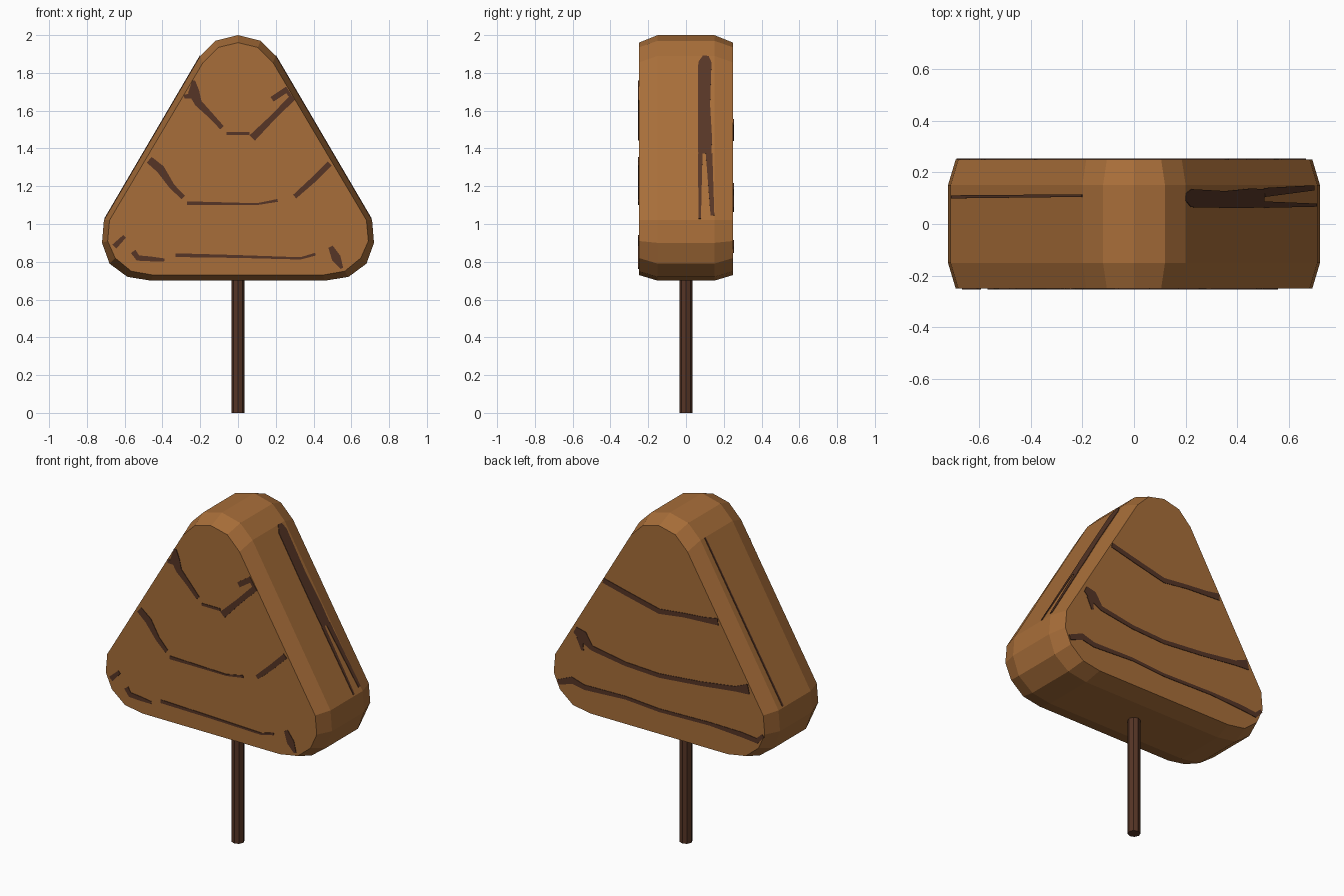
import bpy, bmesh
from mathutils import Vector


def material(name, rgb):
    m = bpy.data.materials.new(name)
    m.diffuse_color = (*rgb, 1)
    return m


CARAMEL = material("caramel brown", (0.39, 0.155, 0.041))
DARK = material("dark brown", (0.093, 0.036, 0.019))


def finish(name, bm, mat):
    bmesh.ops.recalc_face_normals(bm, faces=bm.faces[:])
    me = bpy.data.meshes.new(name)
    bm.to_mesh(me)
    bm.free()
    me.materials.append(mat)
    ob = bpy.data.objects.new(name, me)
    bpy.context.collection.objects.link(ob)
    return ob


# Rounded triangle crown: mirrored half profiles, lofted through four rings
outer = [(0, 2.0), (.12, 1.97), (.2, 1.89), (.71, 1.02), (.72, .90),
         (.68, .79), (.585, .72), (.46, .70)]
inner = [(0, 1.96), (.105, 1.935), (.185, 1.855), (.68, 1.02), (.69, .91),
         (.65, .82), (.565, .75), (.45, .73)]


def full(half):
    return half + [(-x, z) for x, z in reversed(half[1:])]


bm = bmesh.new()
rings = [[bm.verts.new((x, y, z)) for x, z in full(prof)]
         for y, prof in ((-.25, inner), (-.15, outer), (.15, outer), (.25, inner))]
n = len(rings[0])
for a, b in zip(rings, rings[1:]):
    for i in range(n):
        j = (i + 1) % n
        bm.faces.new((a[i], a[j], b[j], b[i]))
bm.faces.new(rings[0])
bm.faces.new(rings[-1])
finish("crown", bm, CARAMEL)

# Trunk
bpy.ops.mesh.primitive_cylinder_add(vertices=8, radius=.035, depth=.74,
                                    location=(0, 0, .37))
bpy.context.object.name = "trunk"
bpy.context.object.data.materials.append(DARK)


# Painted strokes: each is a ribbon of (u, v, width) laid on a flat face
def strokes(name, ribbons, origin, u_axis, v_axis, normal):
    o, ua, va, no = map(Vector, (origin, u_axis, v_axis, normal))
    bm = bmesh.new()
    for pts in ribbons:
        top, low = [], []
        for i, (u, v, w) in enumerate(pts):
            p, q = pts[max(i - 1, 0)], pts[min(i + 1, len(pts) - 1)]
            d = Vector((q[0] - p[0], q[1] - p[1])).normalized()
            for side, k in ((top, w / 2), (low, -w / 2)):
                pos = o + ua * (u - d.y * k) + va * (v + d.x * k)
                side.append([bm.verts.new(pos + no * h) for h in (.003, -.003)])
        for i in range(len(pts) - 1):
            a, b, c, d = top[i], top[i + 1], low[i + 1], low[i]
            for s in ((a[0], b[0], c[0], d[0]), (a[1], b[1], c[1], d[1]),
                      (a[0], b[0], b[1], a[1]), (c[0], d[0], d[1], c[1])):
                bm.faces.new(s)
        for e in (0, -1):
            bm.faces.new((top[e][0], top[e][1], low[e][1], low[e][0]))
    return finish(name, bm, DARK)


front = [
    [(-.235, 1.76, .015), (-.235, 1.70, .06), (-.21, 1.64, .04), (-.15, 1.58, .03),
     (-.085, 1.51, .025)],
    [(-.285, 1.675, .02), (-.22, 1.68, .03)],
    [(-.06, 1.48, .015), (.06, 1.48, .015)],
    [(.075, 1.455, .04), (.18, 1.56, .03), (.285, 1.665, .035), (.255, 1.71, .035),
     (.18, 1.66, .03)],
    [(-.47, 1.34, .04), (-.41, 1.29, .045), (-.35, 1.20, .03), (-.29, 1.14, .025)],
    [(-.27, 1.11, .02), (-.1, 1.108, .015), (.1, 1.105, .01), (.21, 1.125, .015)],
    [(.3, 1.145, .025), (.4, 1.235, .03), (.485, 1.32, .03)],
    [(-.655, .88, .03), (-.6, .935, .02)],
    [(-.555, .855, .03), (-.53, .82, .03), (-.46, .815, .025), (-.39, .81, .015)],
    [(-.33, .835, .02), (0, .828, .015), (.33, .818, .012), (.41, .84, .015)],
    [(.49, .88, .025), (.52, .82, .05), (.55, .765, .015)],
]
strokes("front_strokes", front, (0, -.25, 0), (1, 0, 0), (0, 0, 1), (0, -1, 0))

back = [
    [(-.365, 1.54, .03), (-.22, 1.505, .03), (0, 1.455, .03), (.16, 1.475, .025),
     (.3, 1.485, .03), (.385, 1.495, .04)],
    [(-.55, 1.20, .04), (-.50, 1.175, .07), (-.44, 1.12, .03), (-.22, 1.085, .025),
     (0, 1.075, .025), (.27, 1.10, .025), (.5, 1.13, .03), (.585, 1.15, .06)],
    [(-.66, .86, .03), (-.57, .895, .04), (-.49, .875, .03), (-.22, .885, .02),
     (0, .87, .02), (.33, .878, .02), (.54, .87, .03), (.64, .86, .03), (.68, .90, .02)],
    [(-.52, 1.16, .04), (-.50, 1.09, .015)],
]
strokes("back_strokes", back, (0, .25, 0), (-1, 0, 0), (0, 0, 1), (0, 1, 0))

# Slope strokes: u runs down the slope, v across the depth
down = Vector((.51, 0, -.87)).normalized()
right = [[(.0, .105, .03), (.04, .10, .07), (.3, .095, .065), (.5, .10, .075), (.6, .10, .07)],
         [(.6, .122, .035), (.98, .14, .02)],
         [(.6, .075, .025), (1.0, .073, .012)]]
strokes("right_slope_strokes", right, (.2, 0, 1.89), down, (0, 1, 0),
        (-down.z, 0, down.x))
left = [[(.0, .11, .01), (1.0, .105, .012)]]
strokes("left_slope_strokes", left, (-.2, 0, 1.89), (-down.x, 0, down.z), (0, 1, 0),
        (down.z, 0, down.x))
